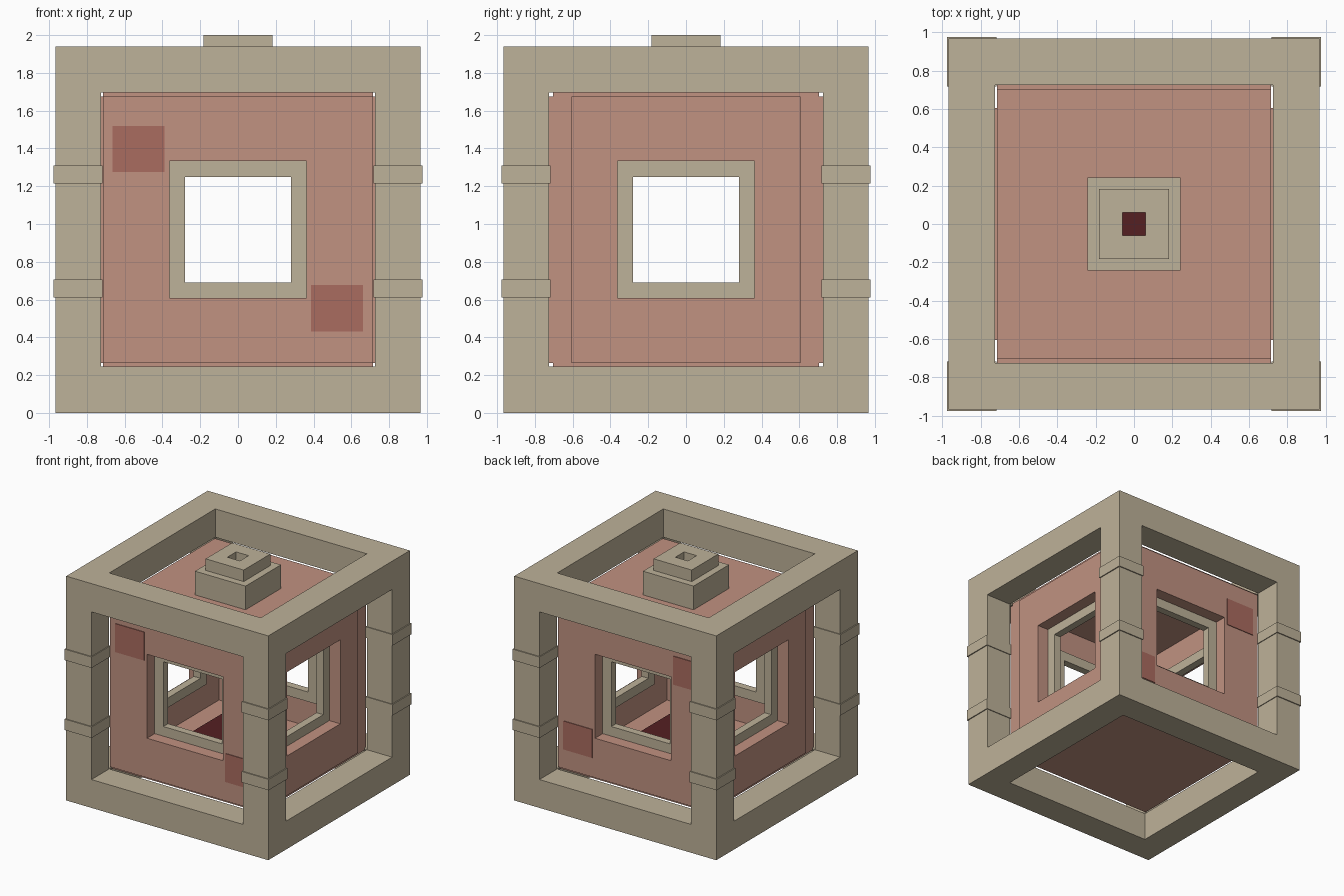
import bpy, bmesh, math
from mathutils import Matrix, Vector

if "Cube" in bpy.data.objects:
    bpy.data.objects.remove(bpy.data.objects["Cube"])

C = 0.97  # height of the cube's centre


def material(name, rgb):
    m = bpy.data.materials.new(name)
    m.diffuse_color = (*rgb, 1)
    m.use_nodes = True
    m.node_tree.nodes["Principled BSDF"].inputs["Base Color"].default_value = m.diffuse_color
    return m


STONE = material("sandstone", (0.515, 0.445, 0.319))
PINK = material("dusty_pink", (0.533, 0.287, 0.220))
PATCH = material("brick_red", (0.402, 0.150, 0.117))
DARK = material("dark_maroon", (0.089, 0.014, 0.016))


def finish(name, bm, mat):
    bmesh.ops.recalc_face_normals(bm, faces=bm.faces)
    me = bpy.data.meshes.new(name)
    bm.to_mesh(me)
    bm.free()
    me.materials.append(mat)
    ob = bpy.data.objects.new(name, me)
    bpy.context.collection.objects.link(ob)
    return ob


def box(name, lo, hi, mat):
    lo, hi = Vector(lo), Vector(hi)
    bm = bmesh.new()
    bmesh.ops.create_cube(bm, size=1)
    for v in bm.verts:
        v.co = Vector((lo[i] + (v.co[i] + 0.5) * (hi[i] - lo[i]) for i in range(3)))
    return finish(name, bm, mat)


def ring(name, outer, inner, d0, d1, mat, turn=Matrix(), centre=(0, 0, C)):
    """Rectangular plate with a square hole, spanning depth d0..d1 along -y."""
    bm = bmesh.new()
    loops = []
    for (w, h), d in ((outer, d0), (outer, d1), (inner, d1), (inner, d0)):
        loops.append([bm.verts.new((sx * w, -d, sz * h))
                      for sx, sz in ((-1, -1), (1, -1), (1, 1), (-1, 1))])
    for k in range(4):
        a, b = loops[k], loops[(k + 1) % 4]
        for i in range(4):
            j = (i + 1) % 4
            bm.faces.new((a[i], a[j], b[j], b[i]))
    bmesh.ops.transform(bm, matrix=Matrix.Translation(centre) @ turn, verts=bm.verts)
    return finish(name, bm, mat)


# Outer cube frame: solid cube with a square tunnel cut along each axis
F, G = 0.967, 0.725
frame = box("outer_frame", (-F, -F, 0), (F, F, 1.94), STONE)
for axis in range(3):
    half = [G, G, G]
    half[axis] = 1.5
    cut = box("tunnel_cutter", [-h for h in half], half, STONE)
    cut.location.z = C
    cut.hide_render = True
    bpy.context.view_layer.objects.active = frame
    mod = frame.modifiers.new("tunnel", 'BOOLEAN')
    mod.operation, mod.object, mod.solver = 'DIFFERENCE', cut, 'EXACT'
    bpy.ops.object.modifier_apply(modifier=mod.name)
    bpy.data.objects.remove(cut)

# Two raised bands around each corner post
for sx in (-1, 1):
    for sy in (-1, 1):
        for z in (0.61, 1.215):
            xs = sorted((sx * 0.718, sx * 0.976))
            ys = sorted((sy * 0.718, sy * 0.976))
            box("post_band", (xs[0], ys[0], z), (xs[1], ys[1], z + 0.095), STONE)

# Four walls with windows, and a recessed window frame in each
for k in range(4):
    turn = Matrix.Rotation(k * math.pi / 2, 4, 'Z')
    width = 0.715 if k % 2 == 0 else 0.605
    ring("wall_panel", (width, 0.705), (0.363, 0.363), 0.605, 0.725, PINK, turn)
    ring("window_frame", (0.363, 0.363), (0.28, 0.28), 0.555, 0.62, STONE, turn)

# Floor and ceiling panels
box("floor_panel", (-0.715, -0.705, 0.245), (0.715, 0.705, 0.365), PINK)
box("ceiling_panel", (-0.715, -0.705, 1.577), (0.715, 0.705, 1.695), PINK)

# Dark plate on the floor inside
box("floor_inlay", (-0.43, -0.43, 0.365), (0.43, 0.43, 0.374), DARK)

# Patches on the front and back walls
for s in (-1, 1):
    ys = sorted((s * 0.722, s * 0.731))
    for x, z in ((-0.527, 1.397), (0.525, 0.555)):
        box("wall_patch", (x - 0.138, ys[0], z - 0.123), (x + 0.138, ys[1], z + 0.123), PATCH)

# Stepped pedestal on the roof, with a dark socket
box("pedestal", (-0.242, -0.242, 1.695), (0.242, 0.242, 1.9), STONE)
flat = Matrix.Rotation(-math.pi / 2, 4, 'X')
ring("pedestal_cap", (0.182, 0.182), (0.06, 0.06), -0.05, 0.05, STONE, flat, (0, 0, 1.95))
box("socket_floor", (-0.06, -0.06, 1.9), (0.06, 0.06, 1.909), DARK)
